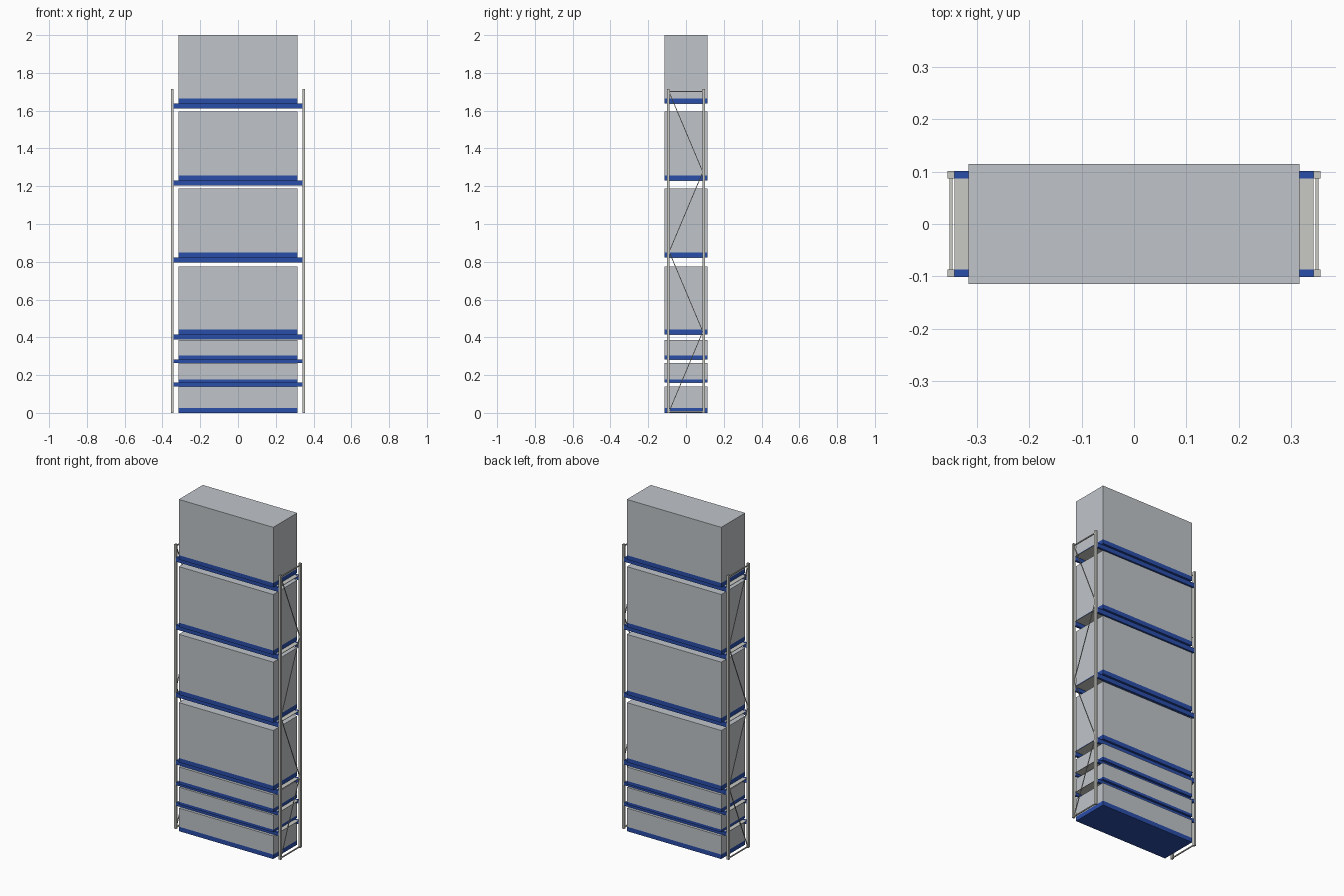
import bpy
import bmesh
from mathutils import Vector

cube = bpy.data.objects.get("Cube")
if cube:
    bpy.data.objects.remove(cube)


def material(name, rgb):
    m = bpy.data.materials.new(name)
    m.use_nodes = True
    m.diffuse_color = (*rgb, 1)
    m.node_tree.nodes["Principled BSDF"].inputs["Base Color"].default_value = (*rgb, 1)
    return m


LOAD = material("load grey", (0.53, 0.56, 0.59))
STEEL = material("galvanised steel", (0.58, 0.58, 0.55))
BLUE = material("beam blue", (0.023, 0.075, 0.40))


def finish(name, bm, mat):
    mesh = bpy.data.meshes.new(name)
    bm.to_mesh(mesh)
    bm.free()
    mesh.materials.append(mat)
    obj = bpy.data.objects.new(name, mesh)
    bpy.context.collection.objects.link(obj)
    return obj


def box(name, x, y, z, mat):
    """Box spanning the given (low, high) ranges."""
    bm = bmesh.new()
    bmesh.ops.create_cube(bm, size=1)
    spans = (x, y, z)
    for v in bm.verts:
        v.co = [(a + b) / 2 + c * (b - a) for (a, b), c in zip(spans, v.co)]
    return finish(name, bm, mat)


def rod(name, start, end, thick, mat):
    """Square rod between two points."""
    start, end = Vector(start), Vector(end)
    axis = end - start
    bm = bmesh.new()
    bmesh.ops.create_cube(bm, size=1)
    bmesh.ops.scale(bm, vec=(thick, thick, axis.length), verts=bm.verts)
    obj = finish(name, bm, mat)
    obj.location = (start + end) / 2
    obj.rotation_euler = axis.to_track_quat("Z", "X").to_euler()
    return obj


LOAD_X, LOAD_Y = 0.315, 0.114
POST_IN, POST_OUT = 0.342, 0.355
Y_IN, Y_OUT = 0.087, 0.101
POST_TOP = 1.714

# Levels: beam bottom, pallet bottom, pallet top, load top
levels = [
    (None, 0.0, 0.027, 0.139),
    (0.141, 0.161, 0.177, 0.265),
    (0.265, 0.283, 0.303, 0.387),
    (0.389, 0.415, 0.441, 0.775),
    (0.796, 0.822, 0.849, 1.187),
    (1.204, 1.231, 1.257, 1.595),
    (1.612, 1.638, 1.664, 2.0),
]
for i, (beam, low, high, top) in enumerate(levels):
    span_x, span_y = (-LOAD_X, LOAD_X), (-LOAD_Y, LOAD_Y)
    box(f"pallet_{i}", span_x, span_y, (low, high), BLUE)
    box(f"load_{i}", span_x, span_y, (high, top), LOAD)
    if beam is None:
        continue
    # Front and back beams with a thin deck between them
    for side, s in (("front", -1), ("back", 1)):
        box(f"{side}_beam_{i}", (-POST_IN, POST_IN),
            sorted((s * Y_IN, s * Y_OUT)), (beam, low), BLUE)
    box(f"deck_{i}", (-POST_IN, POST_IN), (-Y_IN, Y_IN), (low - 0.003, low - 0.0003), STEEL)

# End frames: posts, horizontal struts and zigzag bracing
for end, sx in (("right", -1), ("left", 1)):
    for side, sy in (("front", -1), ("back", 1)):
        box(f"{end}_{side}_post", sorted((sx * POST_IN, sx * POST_OUT)),
            sorted((sy * Y_IN, sy * Y_OUT)), (0, POST_TOP), STEEL)
    x = sx * (POST_IN + POST_OUT) / 2
    for name, z in (("bottom", 0.006), ("top", 1.702)):
        rod(f"{end}_{name}_strut", (x, -Y_IN, z), (x, Y_IN, z), 0.006, STEEL)
    step = 1.69 / 4
    for k in range(4):
        s = -1 if k % 2 == 0 else 1
        rod(f"{end}_brace_{k}", (x, s * 0.089, 0.008 + k * step),
            (x, -s * 0.089, 0.008 + (k + 1) * step), 0.004, STEEL)
